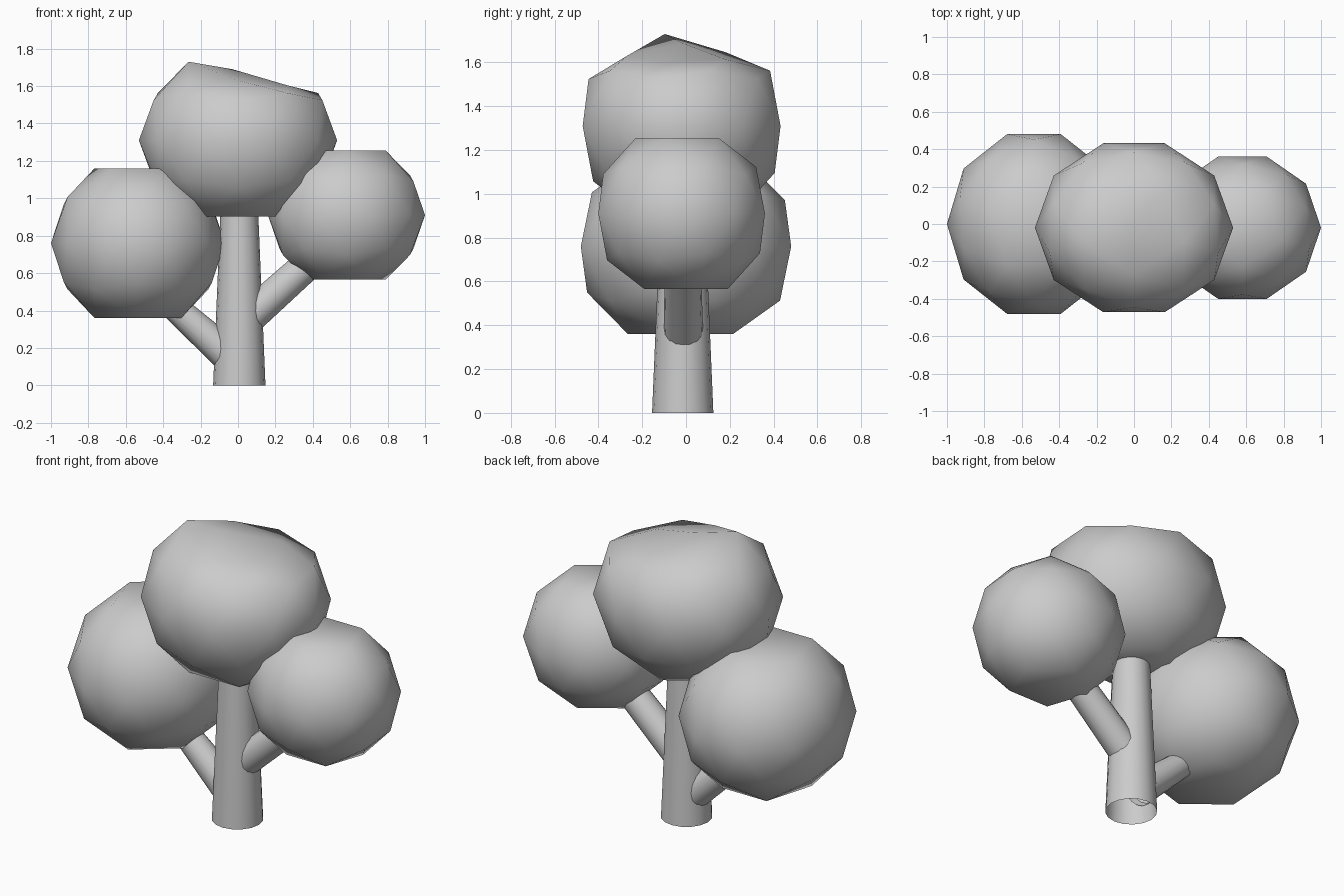
import bpy
from math import radians
from mathutils import Vector, Matrix

cube = bpy.data.objects.get("Cube")
if cube:
    bpy.data.objects.remove(cube, do_unlink=True)

grey = bpy.data.materials.new("plain_grey")
grey.use_nodes = True
colour = (0.6, 0.6, 0.6, 1)
grey.diffuse_color = colour
grey.node_tree.nodes["Principled BSDF"].inputs["Base Color"].default_value = colour


def finish(name):
    obj = bpy.context.object
    obj.name = name
    obj.data.materials.append(grey)
    bpy.ops.object.shade_smooth()
    return obj


def limb(name, start, end, r1, r2):
    """Open tapered tube between two points."""
    start, end = Vector(start), Vector(end)
    axis = end - start
    bpy.ops.mesh.primitive_cone_add(vertices=16, radius1=r1, radius2=r2,
                                    depth=axis.length, end_fill_type='NOTHING')
    obj = finish(name)
    turn = axis.to_track_quat('Z', 'Y').to_matrix().to_4x4()
    obj.data.transform(Matrix.Translation((start + end) / 2) @ turn)


def foliage(name, centre, radii, spin):
    """Coarse ball with its top and bottom poles pressed flat."""
    bpy.ops.mesh.primitive_ico_sphere_add(subdivisions=2, radius=1)
    obj = finish(name)
    for v in obj.data.vertices:
        v.co.z = max(-0.851, min(0.851, v.co.z))
    obj.data.transform(Matrix.Translation(centre) @ Matrix.Diagonal((*radii, 1))
                       @ Matrix.Rotation(radians(spin), 4, 'Z'))
    return obj


# Trunk and the two branches
limb("trunk", (0.007, -0.015, 0), (0.007, -0.015, 1.02), 0.14, 0.097)
limb("right_branch", (-0.04, -0.012, 0.15), (-0.5, -0.005, 0.56), 0.092, 0.062)
limb("left_branch", (0.07, -0.012, 0.375), (0.5, -0.015, 0.76), 0.09, 0.08)

# Foliage
foliage("right_foliage", (-0.535, 0, 0.76), (0.465, 0.505, 0.47), 90)
foliage("left_foliage", (0.58, -0.02, 0.91), (0.42, 0.4, 0.405), -90)
crown = foliage("top_foliage", (0, -0.02, 1.31), (0.53, 0.475, 0.48), -90)

# Crown top slopes down from a peak on one side
for v in crown.data.vertices:
    if v.co.z > 1.65:
        if v.co.x < -0.22:
            v.co.z = 1.73
        elif v.co.xy.length < 0.06:
            v.co.x, v.co.z = -0.03, 1.69
        else:
            v.co.z = 1.63 - 0.1 * v.co.x
